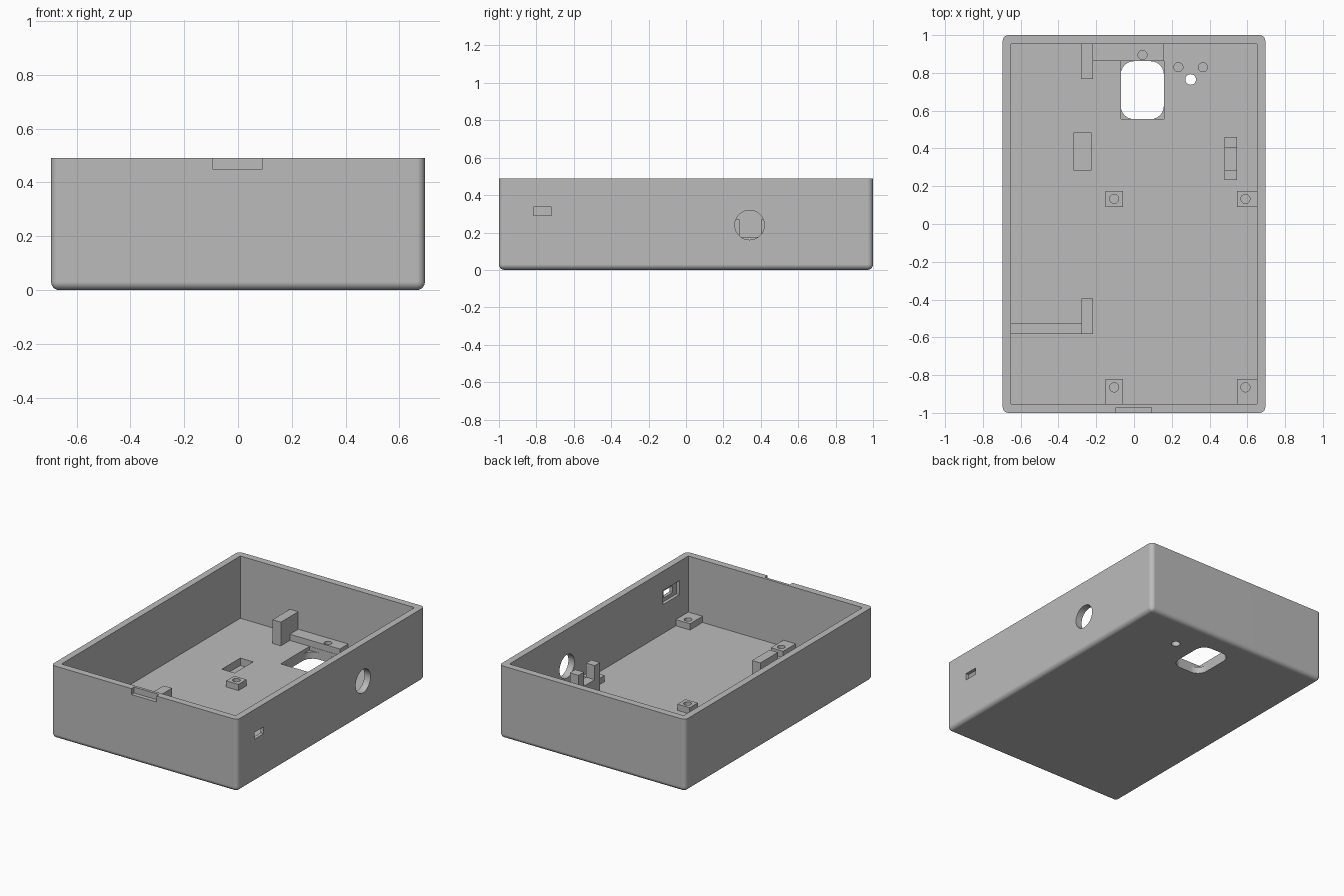
import bpy, bmesh, math
from mathutils import Matrix, Vector

if "Cube" in bpy.data.objects:
    bpy.data.objects.remove(bpy.data.objects["Cube"], do_unlink=True)

grey = bpy.data.materials.new("plain_grey")
grey.use_nodes = True
grey.diffuse_color = (0.5, 0.5, 0.5, 1)
grey.node_tree.nodes["Principled BSDF"].inputs["Base Color"].default_value = (0.5, 0.5, 0.5, 1)

FLOOR, RIM, LOW, TALL = 0.07, 0.49, 0.112, 0.23


def finish(name, bm):
    mesh = bpy.data.meshes.new(name)
    bmesh.ops.recalc_face_normals(bm, faces=bm.faces)
    bm.to_mesh(mesh)
    bm.free()
    mesh.materials.append(grey)
    ob = bpy.data.objects.new(name, mesh)
    bpy.context.collection.objects.link(ob)
    return ob


def box(name, x, y, z, radius=0, pick=None):
    """Box from min/max pairs; edges chosen by pick are rounded."""
    bm = bmesh.new()
    bmesh.ops.create_cube(bm, size=1)
    for v in bm.verts:
        v.co = Vector([(a + b) / 2 + c * (b - a) for c, (a, b) in zip(v.co, (x, y, z))])
    if radius:
        edges = [e for e in bm.edges if pick(e)]
        bmesh.ops.bevel(bm, geom=edges, offset=radius, segments=6, profile=0.5, affect='EDGES')
    return finish(name, bm)


def rod(name, centre, radius, depth, axis='Z'):
    bm = bmesh.new()
    turn = Matrix.Rotation(math.pi / 2, 4, 'Y') if axis == 'X' else Matrix()
    bmesh.ops.create_cone(bm, cap_ends=True, segments=32, radius1=radius, radius2=radius,
                          depth=depth, matrix=Matrix.Translation(centre) @ turn)
    return finish(name, bm)


def cut(target, *cutters):
    for c in cutters:
        c.hide_render = True
        mod = target.modifiers.new("cut", 'BOOLEAN')
        mod.operation, mod.solver, mod.object = 'DIFFERENCE', 'EXACT', c
        bpy.context.view_layer.objects.active = target
        bpy.ops.object.modifier_apply(modifier=mod.name)
        bpy.data.objects.remove(c, do_unlink=True)


def upright(e):
    return abs(e.verts[0].co.z - e.verts[1].co.z) > 0.01


def below_rim(e):
    return min(v.co.z for v in e.verts) < RIM / 2


# Open tray with rounded corners and bottom edge
tray = box("case_shell", (-0.695, 0.695), (-1, 1), (0, RIM), 0.03, below_rim)
cut(tray,
    box("cavity", (-0.65, 0.65), (-0.953, 0.953), (FLOOR, 0.7)),
    # Shallow catch in the front rim
    box("rim_notch", (-0.095, 0.092), (-1.1, -0.972), (0.45, 0.6)),
    # Camera window: square pocket above a rounded opening
    box("window_pocket", (-0.07, 0.158), (0.555, 0.862), (0.045, 0.1)),
    box("window_opening", (-0.07, 0.158), (0.555, 0.862), (-0.1, 0.06), 0.07, upright),
    # Floor pocket and small holes
    box("floor_pocket", (-0.32, -0.225), (0.285, 0.482), (0.02, 0.1)),
    rod("light_hole", (0.3, 0.765, 0.04), 0.028, 0.2),
    rod("pin_hole_a", (0.235, 0.83, 0.08), 0.024, 0.08),
    rod("pin_hole_b", (0.365, 0.83, 0.08), 0.024, 0.08),
    # Side wall openings
    rod("side_hole", (0.68, 0.34, 0.24), 0.079, 0.2, 'X'),
    box("port_slot", (0.6, 0.8), (-0.815, -0.72), (0.29, 0.336)),
    box("port_recess", (0.6, 0.672), (-0.86, -0.682), (0.265, 0.36)))

# Screw standoffs
for side, x in (("left", 0.59), ("middle", -0.105)):
    for end, y, y0, y1 in (("rear", 0.133, 0.09, 0.176), ("front", -0.865, -0.955, -0.82)):
        x1 = 0.652 if side == "left" else x + 0.046
        stand = box(f"standoff_{end}_{side}", (x - 0.046, x1), (y0, y1), (FLOOR - 0.005, LOW))
        cut(stand, rod("screw_hole", (x, y, 0.12), 0.024, 0.08))

# Rear rail with a pin hole
rail = box("rear_rail", (-0.22, 0.155), (0.864, 0.955), (FLOOR - 0.005, LOW))
cut(rail, rod("rail_hole", (0.045, 0.895, 0.12), 0.024, 0.07))

# Tall board stops and the low rib behind the front one
box("rear_stop", (-0.28, -0.218), (0.768, 0.955), (FLOOR - 0.005, TALL))
box("front_stop", (-0.278, -0.216), (-0.583, -0.395), (FLOOR - 0.005, TALL))
box("front_rib", (-0.652, -0.277), (-0.583, -0.523), (FLOOR - 0.005, LOW))

# Forked holder beside the round hole
holder = box("forked_holder", (0.48, 0.545), (0.232, 0.46), (FLOOR - 0.005, 0.27))
cut(holder, box("holder_gap", (0.4, 0.6), (0.287, 0.402), (0.175, 0.4)))

# Smooth the rounded edges, keep flat faces flat
bpy.ops.object.select_all(action='DESELECT')
tray.select_set(True)
bpy.context.view_layer.objects.active = tray
bpy.ops.object.shade_smooth_by_angle(angle=math.radians(30))
normals = tray.modifiers.new("weighted_normals", 'WEIGHTED_NORMAL')
normals.keep_sharp = True
